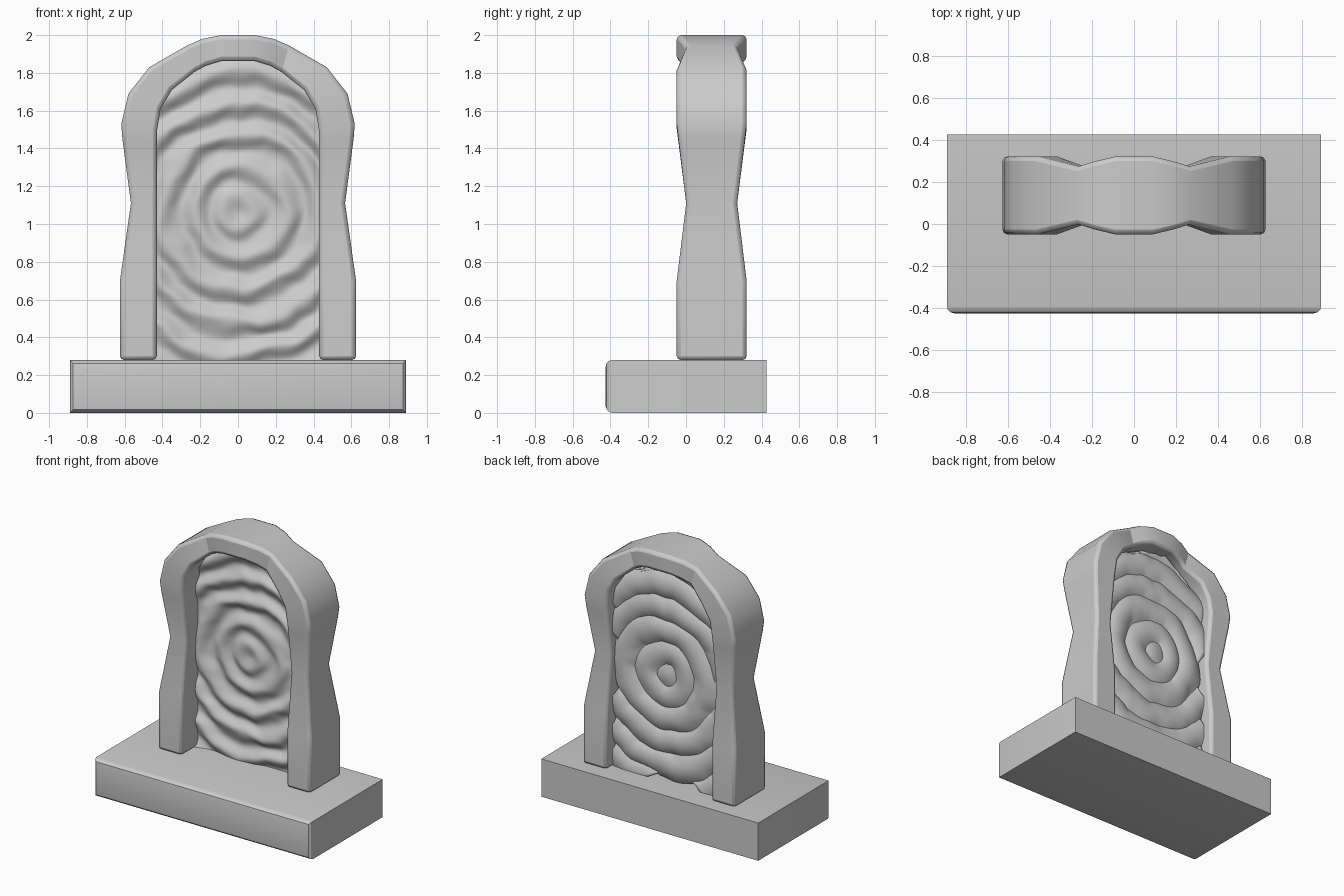
import bpy, bmesh, math
from mathutils import Vector, noise

if "Cube" in bpy.data.objects:
    bpy.data.objects.remove(bpy.data.objects["Cube"])


def make_object(name, bm, smooth=None):
    bmesh.ops.recalc_face_normals(bm, faces=bm.faces[:])
    mesh = bpy.data.meshes.new(name)
    bm.to_mesh(mesh)
    bm.free()
    ob = bpy.data.objects.new(name, mesh)
    bpy.context.collection.objects.link(ob)
    if smooth:
        bpy.ops.object.select_all(action='DESELECT')
        ob.select_set(True)
        bpy.context.view_layer.objects.active = ob
        bpy.ops.object.shade_smooth_by_angle(angle=math.radians(smooth))
    return ob


# Plinth: block with only the front edges rounded off
bm = bmesh.new()
bmesh.ops.create_cube(bm, size=1)
for v in bm.verts:
    v.co = Vector((v.co.x * 1.78, v.co.y * 0.85, v.co.z * 0.28 + 0.14))
front = [e for e in bm.edges if all(v.co.y < -0.4 for v in e.verts)]
bmesh.ops.bevel(bm, geom=front, offset=0.035, segments=3, profile=0.5, affect='EDGES')
make_object("plinth", bm, 30)

# Stone arch: (outer x, outer z, inner x, inner z, half depth), foot to crown
half = [
    (0.625, 0.28, 0.43, 0.28, 0.185),
    (0.625, 0.70, 0.43, 0.70, 0.185),
    (0.567, 1.11, 0.43, 1.11, 0.135),
    (0.612, 1.45, 0.43, 1.43, 0.176),
    (0.618, 1.53, 0.428, 1.50, 0.185),
    (0.58, 1.69, 0.41, 1.61, 0.185),
    (0.47, 1.83, 0.35, 1.71, 0.185),
    (0.27, 1.945, 0.23, 1.805, 0.138),
    (0.19, 1.98, 0.17, 1.838, 0.162),
    (0.09, 2.0, 0.09, 1.862, 0.185),
]
stations = half + [(-a, b, -c, d, h) for a, b, c, d, h in reversed(half)]
MID = 0.136
bm = bmesh.new()
rings = []
for ox, oz, ix, iz, h in stations:
    rings.append([bm.verts.new(p) for p in (
        (ox, MID - h, oz), (ox, MID + h, oz), (ix, MID + h, iz), (ix, MID - h, iz))])
for a, b in zip(rings, rings[1:]):
    for i in range(4):
        j = (i + 1) % 4
        bm.faces.new((a[i], a[j], b[j], b[i]))
bm.faces.new(rings[0])
bm.faces.new(rings[-1])
arch = make_object("arch_frame", bm, 30)
bevel = arch.modifiers.new("worn_edges", 'BEVEL')
bevel.width = 0.022
bevel.segments = 2
bevel.limit_method = 'ANGLE'
bevel.angle_limit = math.radians(50)

# Rippling portal: sheet following the opening, tucked into the frame
opening = [(0.0, 1.89), (0.09, 1.885), (0.23, 1.83), (0.36, 1.73), (0.42, 1.62), (0.45, 1.5)]


def top_z(x):
    x = abs(x)
    for (x0, z0), (x1, z1) in zip(opening, opening[1:]):
        if x <= x1:
            return z0 + (z1 - z0) * (x - x0) / (x1 - x0)
    return opening[-1][1]


def ripple(x, z):
    dx, dz = x - 0.01, z - 1.06
    warp = noise.noise(Vector((x * 4, z * 4, 3.7))) * 0.045
    warp += noise.noise(Vector((x * 9, z * 9, 8.1))) * 0.016
    r = math.hypot(dx, dz) + warp
    fade = min(1.0, 0.4 + math.hypot(dx, dz) * 2)
    return 0.018 * fade * math.cos(r * math.tau / 0.165)


COLS, ROWS = 90, 160
bm = bmesh.new()
grid = []
for i in range(COLS + 1):
    x = -0.448 + 0.896 * i / COLS
    column = []
    for k in range(ROWS + 1):
        z = 0.27 + (top_z(x) - 0.27) * k / ROWS
        column.append(bm.verts.new((x, 0.13 + ripple(x, z), z)))
    grid.append(column)
for a, b in zip(grid, grid[1:]):
    for k in range(ROWS):
        bm.faces.new((a[k], b[k], b[k + 1], a[k + 1]))
flip = [f for f in bm.faces if f.normal.y > 0]
portal = make_object("portal_surface", bm, 60)
# Make sure the sheet faces forward so its thickness grows towards the back
if sum(p.normal.y for p in portal.data.polygons) > 0:
    portal.data.flip_normals()
solid = portal.modifiers.new("thickness", 'SOLIDIFY')
solid.thickness = 0.1
solid.offset = -1
